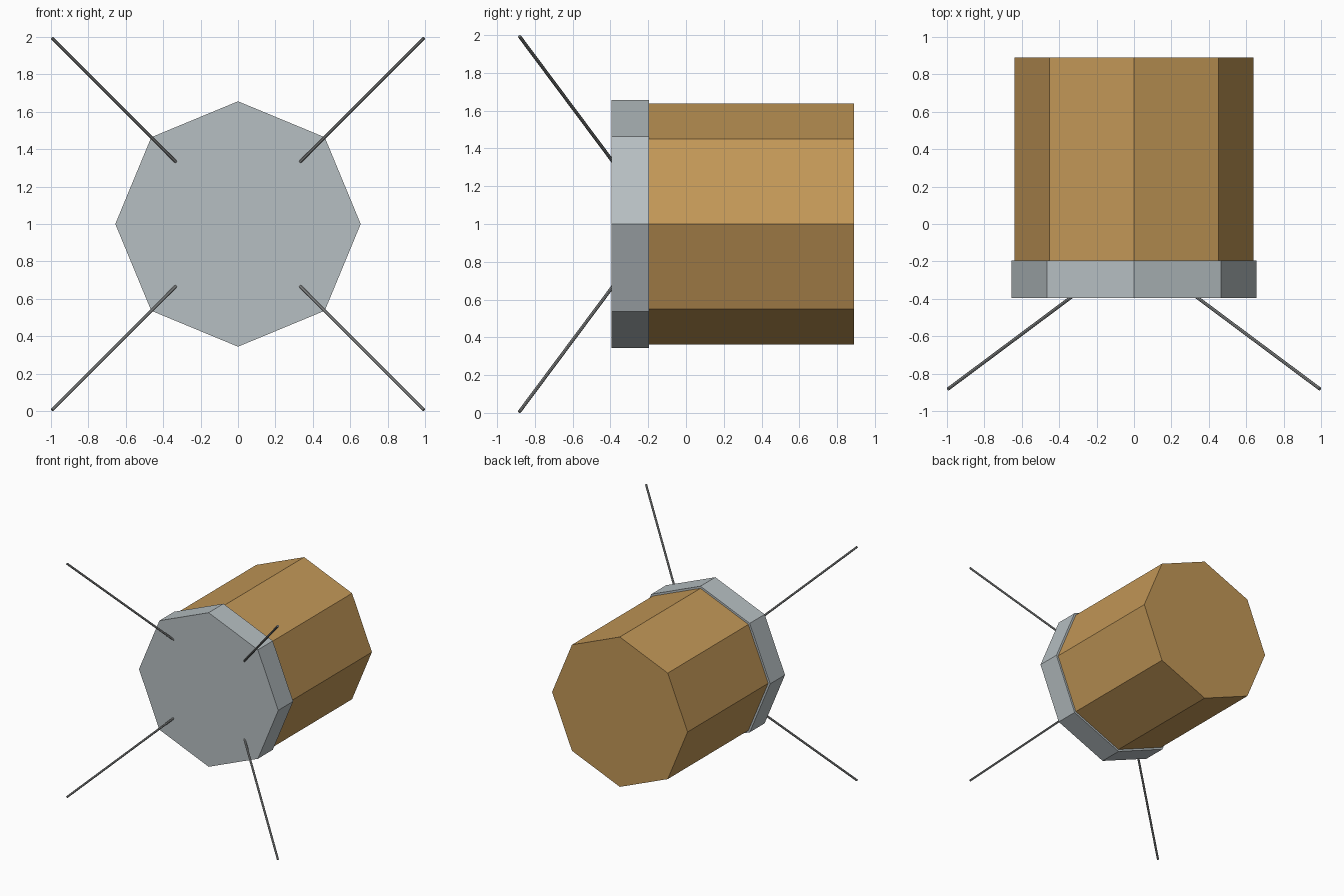
import bpy
from math import pi
from mathutils import Vector

cube = bpy.data.objects.get("Cube")
if cube:
    bpy.data.objects.remove(cube, do_unlink=True)


def material(name, rgb):
    mat = bpy.data.materials.new(name)
    mat.use_nodes = True
    colour = (*rgb, 1.0)
    mat.diffuse_color = colour
    mat.node_tree.nodes["Principled BSDF"].inputs["Base Color"].default_value = colour
    return mat


gold = material("gold foil", (0.54, 0.31, 0.095))
silver = material("silver metal", (0.47, 0.52, 0.54))
steel = material("antenna grey", (0.27, 0.28, 0.28))


def rod(name, start, end, radius, sides, mat):
    """Flat-faced cylinder running between two points."""
    start, end = Vector(start), Vector(end)
    axis = end - start
    bpy.ops.mesh.primitive_cylinder_add(
        vertices=sides, radius=radius, depth=axis.length,
        location=(start + end) / 2,
        rotation=axis.to_track_quat('Z', 'Y').to_euler())
    obj = bpy.context.object
    obj.name = name
    obj.data.materials.append(mat)
    return obj


CENTRE = 1.0

# Octagonal body and the slightly wider front collar, corners pointing up
rod("body", (0, -0.2, CENTRE), (0, 0.89, CENTRE), 0.638, 8, gold)
rod("front_collar", (0, -0.395, CENTRE), (0, -0.195, CENTRE), 0.656, 8, silver)

# Four whip antennas splaying forward from the collar face
for side, sx in (("left", 1), ("right", -1)):
    for level, sz in (("upper", 1), ("lower", -1)):
        rod(f"{level}_{side}_antenna",
            (sx * 0.33, -0.387, CENTRE + sz * 0.33),
            (sx * 0.994, -0.882, CENTRE + sz * 0.994), 0.009, 8, steel)
